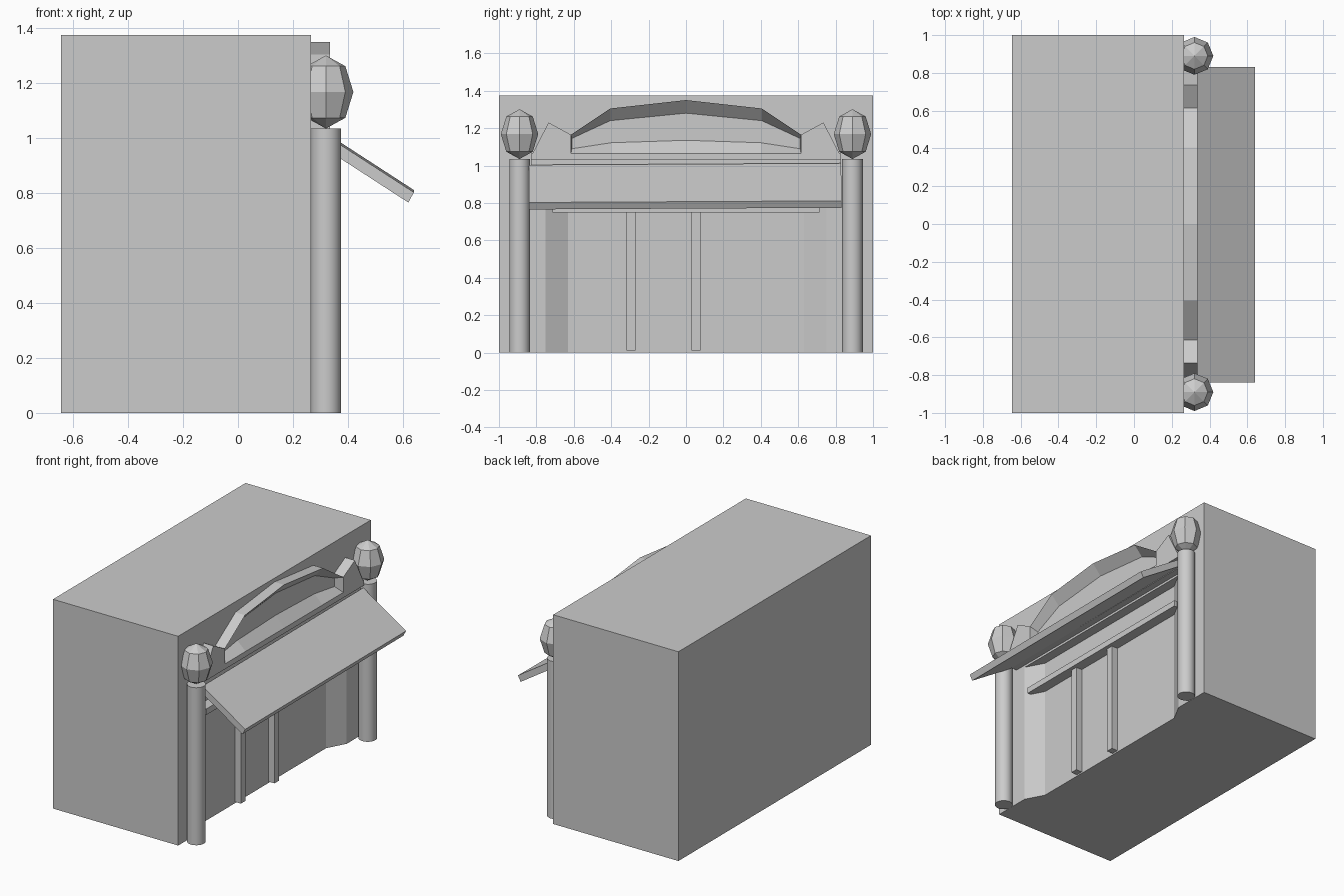
import bpy, bmesh, math
from mathutils import Vector

if "Cube" in bpy.data.objects:
    bpy.data.objects.remove(bpy.data.objects["Cube"])

FX = 0.265      # main facade plane
PX = 0.335      # front plane of raised trim


def finish(name, bm):
    bmesh.ops.recalc_face_normals(bm, faces=bm.faces)
    me = bpy.data.meshes.new(name)
    bm.to_mesh(me)
    bm.free()
    ob = bpy.data.objects.new(name, me)
    bpy.context.collection.objects.link(ob)
    return ob


def prism(name, pts, offset):
    """Extrude a planar outline of 3D points by an offset vector."""
    bm = bmesh.new()
    face = bm.faces.new([bm.verts.new(p) for p in pts])
    ext = bmesh.ops.extrude_face_region(bm, geom=[face])
    verts = [v for v in ext["geom"] if isinstance(v, bmesh.types.BMVert)]
    bmesh.ops.translate(bm, verts=verts, vec=Vector(offset))
    return finish(name, bm)


def box(name, x0, x1, y0, y1, z0, z1):
    return prism(name, [(x0, y0, z0), (x1, y0, z0), (x1, y1, z0), (x0, y1, z0)],
                 (0, 0, z1 - z0))


# Main building block with a splayed shopfront recess
body = box("building_body", -0.645, FX, -1, 1, 0, 1.375)
cutter = prism("recess_cutter",
               [(0.30, -0.815, -0.1), (0.30, 0.815, -0.1), (0.20, 0.63, -0.1), (0.20, -0.63, -0.1)],
               (0, 0, 1.055))
cutter.hide_render = True
cutter.hide_viewport = True
mod = body.modifiers.new("recess", "BOOLEAN")
mod.operation = "DIFFERENCE"
mod.solver = "EXACT"
mod.object = cutter

# Window bars and transom inside the recess
box("transom_bar", 0.19, 0.27, -0.715, 0.715, 0.75, 0.79)
for y in (-0.295, 0.053):
    box("window_mullion", 0.19, 0.245, y - 0.024, y + 0.024, 0.01, 0.76)

# Cornice slab and fascia
box("cornice_slab", FX - 0.01, PX, -0.83, 0.83, 1.03, 1.065)
box("cornice_fascia", FX - 0.01, 0.31, -0.83, 0.83, 0.97, 1.03)

# Sloping awning board, very slightly crooked
awning = prism("awning",
               [(0.33, -0.835, 1.008), (0.64, -0.835, 0.807), (0.62, -0.835, 0.77), (0.31, -0.835, 0.971)],
               (0, 1.67, 0))
awning.rotation_euler.x = math.radians(0.3)

# Arched pediment with a recessed panel: four outlines lofted together
outer = [(-0.615, 1.065), (-0.615, 1.165), (-0.405, 1.305), (0, 1.35),
         (0.405, 1.305), (0.615, 1.165), (0.615, 1.065), (0.4, 1.065), (0, 1.065), (-0.4, 1.065)]
inner = [(-0.61, 1.09), (-0.61, 1.145), (-0.405, 1.24), (0, 1.28),
         (0.405, 1.24), (0.61, 1.145), (0.61, 1.09), (0.4, 1.122), (0, 1.135), (-0.4, 1.122)]
bm = bmesh.new()
back = [bm.verts.new((FX - 0.01, y, z)) for y, z in outer]
front = [bm.verts.new((PX, y, z)) for y, z in outer]
panel = [bm.verts.new((FX + 0.01, y, z)) for y, z in inner]
n = len(outer)
for a, b in ((back, front), (front, panel)):
    for i in range(n):
        j = (i + 1) % n
        bm.faces.new((a[i], a[j], b[j], b[i]))
bm.faces.new(back)
bm.faces.new(panel)
finish("arched_pediment", bm)

for s in (-1, 1):
    # Pointed wings beside the arch
    wing = [(0.82, 1.065), (0.735, 1.23), (0.615, 1.165), (0.615, 1.065)]
    prism("pediment_wing", [(FX - 0.01, s * y, z) for y, z in wing], (PX - FX + 0.01, 0, 0))

    # Round column
    bpy.ops.mesh.primitive_cylinder_add(vertices=32, radius=0.055, depth=1.035,
                                        location=(0.32, s * 0.89, 0.5175))
    bpy.context.object.name = "column"
    bpy.ops.object.shade_smooth_by_angle()

    # Faceted finial
    bpy.ops.mesh.primitive_uv_sphere_add(segments=8, ring_count=4, radius=1,
                                         location=(0.32, s * 0.89, 1.168))
    finial = bpy.context.object
    finial.name = "finial"
    finial.scale = (0.1, 0.1, 0.133)
